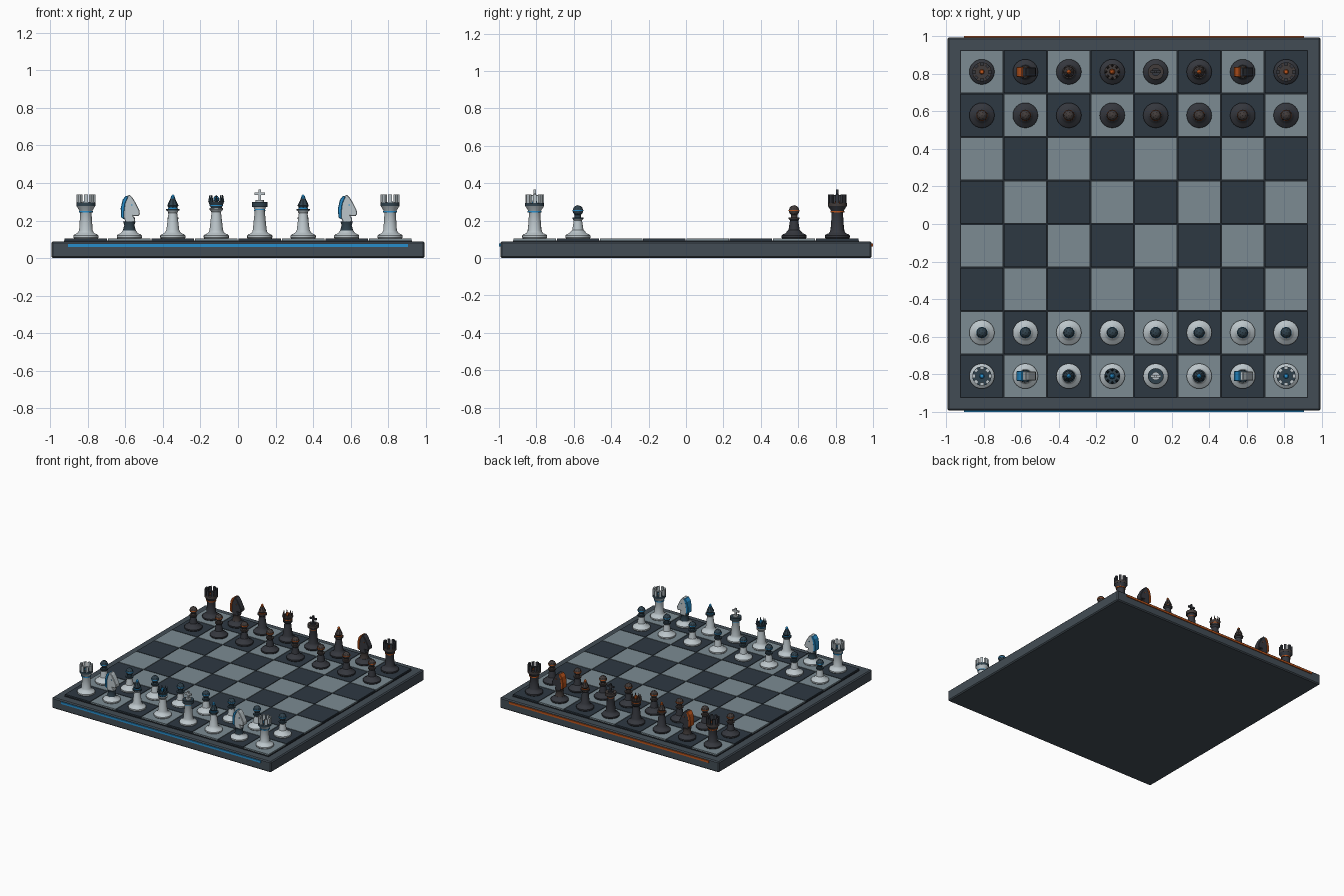
import bpy, bmesh
from math import pi, radians, cos, sin
from mathutils import Matrix

if "Cube" in bpy.data.objects:
    bpy.data.objects.remove(bpy.data.objects["Cube"])

PITCH, TOP = 0.2312, 0.105


def material(name, rgb):
    m = bpy.data.materials.new(name)
    m.diffuse_color = (*rgb, 1)
    m.use_nodes = True
    m.node_tree.nodes["Principled BSDF"].inputs["Base Color"].default_value = m.diffuse_color
    return m


FRAME = material("frame_slate", (.055, .073, .09))
GAP = material("gap_dark", (.015, .02, .027))
LIGHT = material("light_tile", (.2, .26, .29))
DARK = material("dark_tile", (.027, .04, .055))
SETS = {  # body, trim, glow
    "pale": (material("pale_body", (.5, .56, .59)), material("pale_trim", (.03, .055, .075)),
             material("blue_glow", (.02, .27, .6))),
    "dark": (material("dark_body", (.035, .038, .047)), material("dark_trim", (.055, .045, .043)),
             material("orange_glow", (.5, .09, .012))),
}


def finish(bm, name, mat, loc=(0, 0, 0), smooth=False):
    bmesh.ops.recalc_face_normals(bm, faces=bm.faces)
    me = bpy.data.meshes.new(name)
    bm.to_mesh(me)
    bm.free()
    if smooth:
        me.polygons.foreach_set("use_smooth", [True] * len(me.polygons))
        me.set_sharp_from_angle(angle=radians(32))
    me.materials.append(mat)
    ob = bpy.data.objects.new(name, me)
    ob.location = loc
    bpy.context.collection.objects.link(ob)
    return ob


def add_box(bm, size, center, turn=0):
    mat = (Matrix.Rotation(turn, 4, 'Z') @ Matrix.Translation(center)
           @ Matrix.Diagonal((*size, 1)))
    bmesh.ops.create_cube(bm, size=1, matrix=mat)


def box(name, size, center, mat, bevel=0):
    bm = bmesh.new()
    add_box(bm, size, (0, 0, 0))
    if bevel:
        bmesh.ops.bevel(bm, geom=bm.edges[:], offset=bevel, segments=1, affect='EDGES')
    return finish(bm, name, mat, center)


def lathe(name, profile, mat, loc, sides=24, smooth=True):
    bm = bmesh.new()
    vs = [bm.verts.new((r, 0, z)) for r, z in profile]
    es = [bm.edges.new(p) for p in zip(vs, vs[1:])]
    bmesh.ops.spin(bm, geom=vs + es, axis=(0, 0, 1), cent=(0, 0, 0), angle=2 * pi, steps=sides)
    bmesh.ops.remove_doubles(bm, verts=bm.verts, dist=1e-5)
    return finish(bm, name, mat, loc, smooth)


def disc(name, r, z0, z1, mat, loc, sides=24):
    return lathe(name, [(0, z0), (r, z0), (r, z1), (0, z1)], mat, loc, sides)


def slab(name, outline, width, mat, loc):
    bm = bmesh.new()
    f = bm.faces.new([bm.verts.new((x, -width / 2, z)) for x, z in outline])
    ext = bmesh.ops.extrude_face_region(bm, geom=[f])["geom"]
    bmesh.ops.translate(bm, vec=(0, width, 0),
                        verts=[v for v in ext if isinstance(v, bmesh.types.BMVert)])
    ob = finish(bm, name, mat, loc)
    mod = ob.modifiers.new("edge_bevel", 'BEVEL')
    mod.width, mod.segments = .003, 1
    return ob


FOOT = [(0, 0), (.064, 0), (.067, .004), (.067, .014), (.061, .021), (.046, .027), (.039, .036)]


def pawn(n, loc, body, trim, glow):
    lathe(n + "body", FOOT + [(.03, .045), (.022, .095), (.027, .102), (0, .102)], body, loc)
    disc(n + "collar", .029, .102, .111, trim, loc)
    disc(n + "neck", .017, .111, .125, trim, loc)
    bm = bmesh.new()
    bmesh.ops.create_icosphere(bm, subdivisions=2, radius=.029,
                               matrix=Matrix.Translation((0, 0, .148)))
    finish(bm, n + "head", trim, loc)
    disc(n + "head_band", .0297, .145, .151, glow, loc)


def rook(n, loc, body, trim, glow):
    lathe(n + "body", FOOT + [(.036, .042), (.03, .135), (.036, .15), (.05, .172), (0, .172)],
          body, loc)
    disc(n + "band", .0375, .138, .145, glow, loc)
    disc(n + "head", .051, .172, .19, trim, loc)
    bm = bmesh.new()
    for k in range(8):
        add_box(bm, (.016, .02, .045), (.042, 0, .2115), k * pi / 4)
    finish(bm, n + "battlements", body, loc)
    lathe(n + "core", [(0, .19), (.014, .19), (.01, .203), (0, .205)], glow, loc, 8, False)


def knight(n, loc, body, trim, glow):
    lathe(n + "foot", FOOT + [(.036, .042), (0, .042)], body, loc)
    lathe(n + "neck", [(0, .04), (.035, .04), (.027, .07), (.033, .09), (0, .09)], trim, loc, 12)
    slab(n + "head", [(-.02, .087), (.029, .087), (.03, .102), (.02, .12), (.047, .118),
                      (.056, .13), (.053, .15), (.034, .188), (.018, .215), (.002, .232),
                      (-.012, .226), (-.03, .19), (-.034, .12)], .048, body, loc)
    slab(n + "mane", [(-.046, .16), (-.036, .205), (-.018, .228), (-.006, .222), (-.022, .185),
                      (-.028, .14), (-.027, .1), (-.044, .112)], .054, glow, loc)
    for s in (-1, 1):
        box(n + "eye", (.008, .004, .006), (loc[0] + .014, loc[1] + s * .0245, loc[2] + .178), glow)


def bishop(n, loc, body, trim, glow):
    lathe(n + "body", FOOT + [(.034, .046), (.023, .135), (.03, .147), (0, .147)], body, loc)
    disc(n + "collar", .035, .147, .157, trim, loc)
    disc(n + "band", .026, .157, .163, glow, loc)
    lathe(n + "mitre", [(0, .163), (.022, .163), (.03, .175), (.012, .213), (0, .213)],
          trim, loc, 8, False)
    lathe(n + "tip", [(0, .213), (.012, .213), (.009, .226), (0, .235)], glow, loc, 8, False)


def queen(n, loc, body, trim, glow):
    lathe(n + "body", FOOT + [(.036, .045), (.025, .14), (.037, .155), (.037, .162), (0, .162)],
          body, loc)
    lathe(n + "cup", [(0, .162), (.029, .162), (.042, .196), (0, .196)], trim, loc)
    disc(n + "band", .0365, .172, .177, glow, loc)
    bm = bmesh.new()
    for k in range(8):
        a = k * pi / 4
        bmesh.ops.create_cone(bm, cap_ends=True, segments=4, radius1=.009, radius2=.002, depth=.036,
                              matrix=Matrix.Translation((.034 * cos(a), .034 * sin(a), .214)))
    finish(bm, n + "crown_points", trim, loc)
    lathe(n + "orb", [(0, .196), (.014, .2), (.016, .212), (.009, .224), (0, .228)],
          glow, loc, 8, False)


def king(n, loc, body, trim, glow):
    lathe(n + "body", FOOT + [(.037, .045), (.026, .15), (.034, .168), (0, .168)], body, loc)
    disc(n + "crown", .042, .168, .194, trim, loc)
    disc(n + "band", .0285, .15, .155, glow, loc)
    disc(n + "cap", .022, .194, .204, body, loc)
    bm = bmesh.new()
    add_box(bm, (.013, .013, .06), (0, 0, .23))
    for s in (-1, 1):
        add_box(bm, (.022, .013, .013), (s * .0175, 0, .237))
    finish(bm, n + "cross", body, loc)


# board frame, recessed bed, glowing edge strips
box("board_frame", (1.986, 1.986, .088), (0, 0, .044), FRAME, .008)
box("board_bed", (1.852, 1.852, .02), (0, 0, .084), GAP)
for side, s in (("pale", -1), ("dark", 1)):
    box(side + "_edge_strip", (1.81, .014, .016), (0, s * .993, .068), SETS[side][2])

# tiles, one object per colour
for name, par, mat in (("dark_tiles", 0, DARK), ("light_tiles", 1, LIGHT)):
    bm = bmesh.new()
    for i in range(8):
        for j in range(8):
            if (i + j) % 2 == par:
                add_box(bm, (.226, .226, .02), ((i - 3.5) * PITCH, (j - 3.5) * PITCH, TOP - .01))
    finish(bm, name, mat)

# pieces
RANK = [("rook", rook), ("knight", knight), ("bishop", bishop), ("queen", queen),
        ("king", king), ("bishop", bishop), ("knight", knight), ("rook", rook)]
for side, s in (("pale", -1), ("dark", 1)):
    for i, (kind, build) in enumerate(RANK):
        x = (i - 3.5) * PITCH
        build(f"{side}_{kind}_", (x, s * 3.5 * PITCH, TOP), *SETS[side])
        pawn(f"{side}_pawn_", (x, s * 2.5 * PITCH, TOP), *SETS[side])
